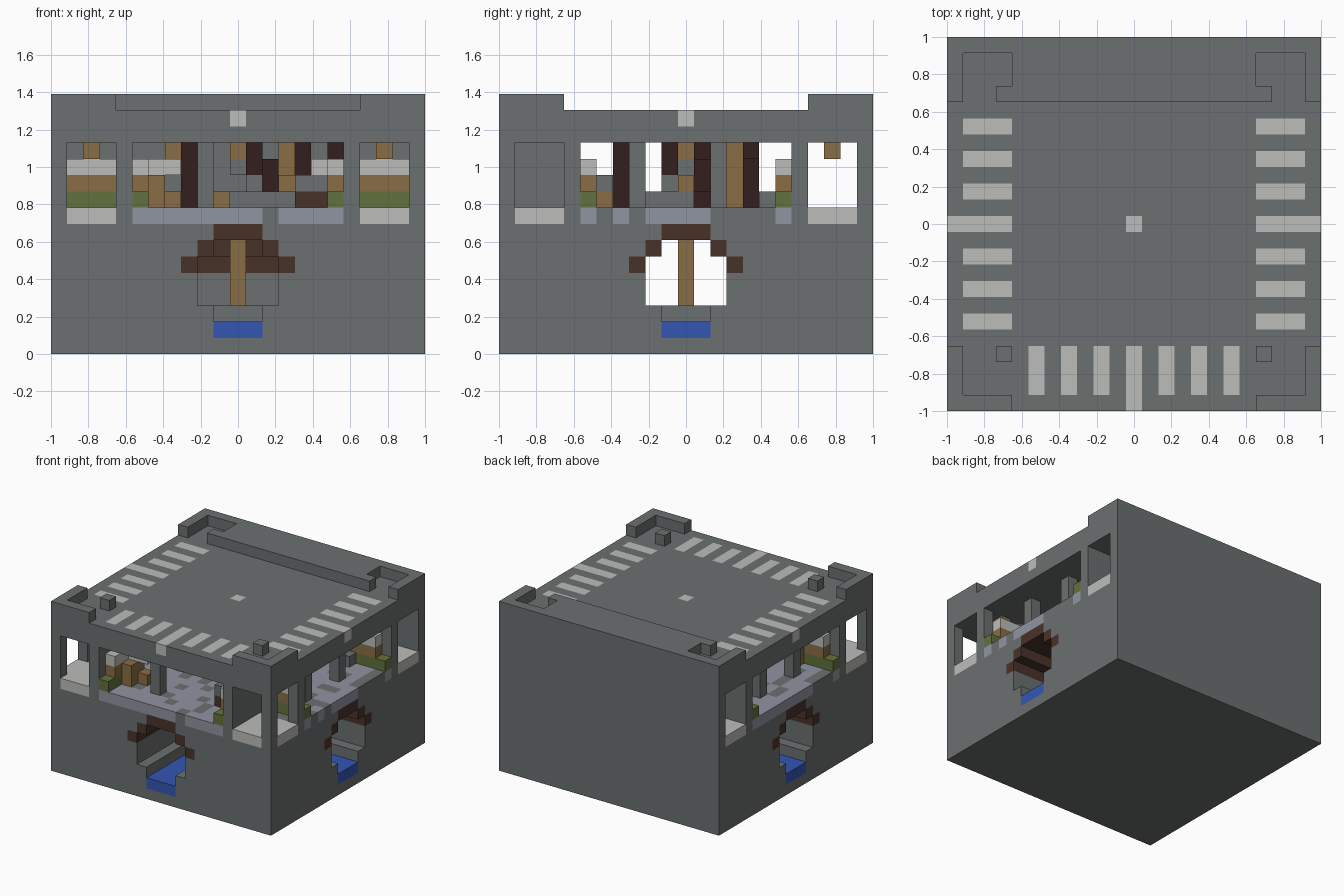
import bpy, bmesh, random

cube = bpy.data.objects.get("Cube")
if cube:
    bpy.data.objects.remove(cube, do_unlink=True)

random.seed(4)
N = 23                # blocks along each side
LAST = N - 1
U = 2 / N             # block size
cells = {}            # block position -> part name


def span(v):
    return range(v, v + 1) if isinstance(v, int) else range(v[0], v[1] + 1)


def fill(part, x, y, z):
    """Fill an inclusive block range with a part; None carves it away."""
    for i in span(x):
        for j in span(y):
            for k in span(z):
                if part:
                    cells[i, j, k] = part
                else:
                    cells.pop((i, j, k), None)


def flip(v):
    return LAST - v if isinstance(v, int) else (LAST - v[1], LAST - v[0])


def both(part, x, y, z):
    """Fill a range and its mirror image across x."""
    fill(part, x, y, z)
    fill(part, flip(x), y, z)


def sides(part, along, depth, z):
    """Fill on both side faces, measured inwards from the face."""
    both(part, depth, along, z)


ROOM = (9, 12)        # height of the upper storey
ALL = (0, LAST)

# Solid stone mass
fill("stone_body", ALL, ALL, (0, 14))

# Vaulted tunnels: one straight across, one from the front to the middle
def tunnel(put):
    put("tunnel_lining", (8, 14), 5)
    put("tunnel_lining", (9, 13), 6)
    put("tunnel_lining", (10, 12), 7)

def bore(put):
    put(None, (9, 13), (3, 5))
    put(None, (10, 12), (2, 6))
    put("water", (10, 12), 1)

def across(part, w, z):
    fill(part, ALL, w, z)

def inward(part, w, z):
    fill(part, w, (0, 12), z)

for step in (tunnel, bore):
    for direction in (across, inward):
        step(direction)
fill("tunnel_platform", (10, 12), (10, 12), 2)
fill("tunnel_pole", 11, 11, (3, 6))

# Upper hall with wide openings on the front and both sides
fill(None, (5, 17), (0, 17), ROOM)
fill(None, ALL, (5, 17), ROOM)

# Corner rooms with windows, and the back corridor
both(None, (1, 3), (0, 4), ROOM)
both(None, (0, 3), (1, 3), ROOM)
fill(None, ALL, (19, 21), ROOM)
both("lantern", 2, 4, 12)
both("lantern", 4, 20, 12)
both("pale_floor", (1, 3), (0, 3), 8)
both("pale_floor", (0, 3), (1, 3), 8)
both("pale_floor", (0, 3), (19, 21), 8)

# Patchy paved hall floor
for i in range(1, LAST):
    for j in range(1, 18):
        hall = 5 <= i <= 17 or 5 <= j <= 17
        if hall and not (i in (4, 18) and j < 4) and random.random() < 0.8:
            fill("paving", i, j, 8)
fill("paving", (5, 12), 0, 8)
fill("paving", (14, 17), 0, 8)
for j in (5, 7, (9, 12), 17):
    fill("paving", LAST, j, 8)
for j in (5, (9, 17)):
    fill("paving", 0, j, 8)

# Planters with crates and pale slabs beside each opening
def front(part, along, depth, z):
    fill(part, along, depth, z)

for put in (front, sides):
    for a in (5, 17):
        put("planter", a, (0, 3), 9)
        put("crate", a, (1, 3), 10)
        put("pale_slab", a, (1, 3), 11)
front("crate", 6, (2, 3), (9, 10))
front("crate", 7, 3, 9)
front("pale_slab", (6, 7), 3, 11)
front("bench", (15, 16), 3, 9)
front("stone_block", (15, 16), 3, 10)
front("pale_slab", 16, 3, 11)
front("stone_post", 9, 2, ROOM)
sides("crate", 6, 3, 9)
sides("stone_block", 6, 3, 10)
sides("stone_block", 16, 3, 9)
for j in (8, 13):
    sides("stone_post", j, 2, ROOM)

# Counter and timber posts in the middle of the hall
fill("counter", (10, 14), (9, 11), 9)
fill("counter", 12, 10, 10)
fill("counter", 11, 11, 11)
fill("lantern", 11, 11, 12)
fill("crate", 10, 8, 9)
fill("crate", 14, 11, 10)
for p in (8, 7), (12, 12), (15, 15):
    fill("dark_post", *p, ROOM)
fill("dark_beam", 12, 10, (11, 12))
fill("dark_beam", 13, 12, (10, 11))
fill("dark_beam", 17, 15, 12)
fill("tan_post", 14, 14, ROOM)
fill("crate", 7, 14, 12)

# Pale strips set into the roof
for a in range(5, 18, 2):
    fill("roof_strip", a, (1, 3), 14)
    both("roof_strip", (1, 3), a, 14)
fill("roof_strip", 11, (0, 3), 14)
both("roof_strip", (0, 3), 11, 14)
fill("roof_strip", 11, 11, 14)

# Parapets: corner walls in front, a broad raised back with two pits
both("parapet", 0, (0, 3), 15)
both("parapet", (0, 3), 0, 15)
both("parapet", 3, 3, 15)
fill("parapet", ALL, (19, LAST), 15)
both(None, (1, 3), (19, 21), 15)
both("parapet", 3, 19, 15)


# Colours
def material(name, *rgb):
    color = [(c / 255) ** 2.2 for c in rgb] + [1]
    m = bpy.data.materials.new(name)
    m.use_nodes = True
    m.diffuse_color = color
    m.node_tree.nodes["Principled BSDF"].inputs["Base Color"].default_value = color
    return m

stone = material("grey_stone", 107, 111, 111)
pale = material("pale_grey", 187, 188, 185)
paved = material("lavender_grey", 143, 147, 160)
blue = material("blue_water", 54, 87, 178)
brown = material("brown_wood", 74, 53, 45)
dark = material("dark_wood", 54, 36, 36)
tan = material("tan_wood", 137, 109, 71)
green = material("moss_green", 98, 113, 62)

colours = {
    "paving": paved, "water": blue, "planter": green,
    "pale_floor": pale, "pale_slab": pale, "roof_strip": pale,
    "tunnel_lining": brown, "bench": brown,
    "dark_post": dark, "dark_beam": dark,
    "tunnel_pole": tan, "lantern": tan, "crate": tan, "tan_post": tan,
}


# Turn each part's blocks into a mesh of its exposed faces
def build(part):
    bm = bmesh.new()
    verts = {}

    def vert(p):
        if p not in verts:
            verts[p] = bm.verts.new((p[0] * U - 1, p[1] * U - 1, p[2] * U))
        return verts[p]

    for cell in [c for c, name in cells.items() if name == part]:
        for axis in range(3):
            for side in (0, 1):
                near = list(cell)
                near[axis] += 2 * side - 1
                if tuple(near) in cells:
                    continue
                quad = []
                for a, b in ((0, 0), (1, 0), (1, 1), (0, 1)):
                    p = list(cell)
                    p[axis] += side
                    p[(axis + 1) % 3] += a
                    p[(axis + 2) % 3] += b
                    quad.append(vert(tuple(p)))
                bm.faces.new(quad if side else quad[::-1])
    mesh = bpy.data.meshes.new(part)
    bm.to_mesh(mesh)
    bm.free()
    mesh.materials.append(colours.get(part, stone))
    bpy.context.collection.objects.link(bpy.data.objects.new(part, mesh))


for part in sorted(set(cells.values())):
    build(part)
